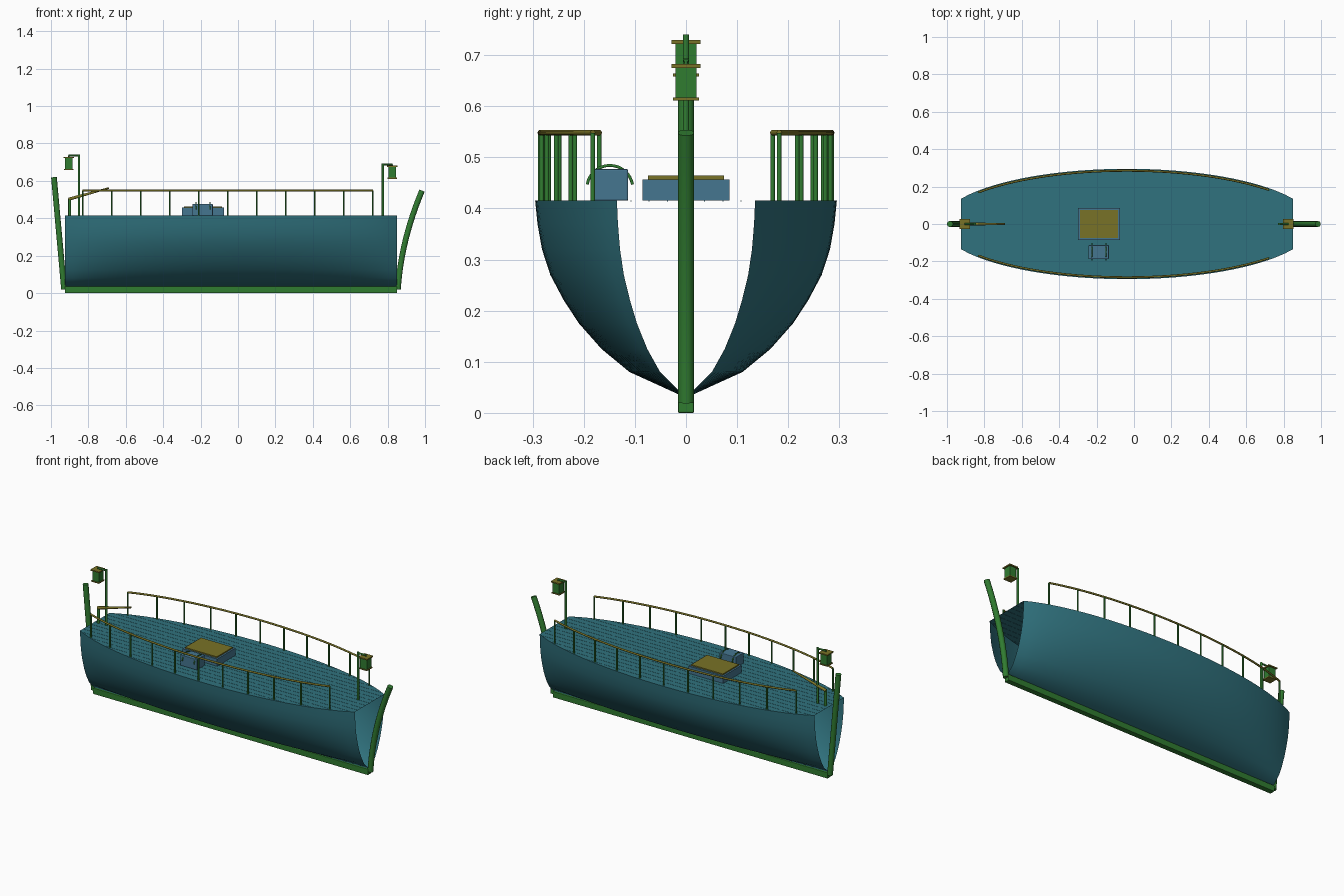
import bpy, bmesh, math
from mathutils import Vector

if "Cube" in bpy.data.objects:
    bpy.data.objects.remove(bpy.data.objects["Cube"])


def material(name, rgb):
    m = bpy.data.materials.new(name)
    m.diffuse_color = (*rgb, 1)
    m.use_nodes = True
    m.node_tree.nodes["Principled BSDF"].inputs["Base Color"].default_value = m.diffuse_color
    return m


TEAL = material("teal_paint", (0.03, 0.17, 0.21))
GREEN = material("green_wood", (0.03, 0.20, 0.03))
OLIVE = material("olive_wood", (0.19, 0.17, 0.02))
BLUE = material("blue_paint", (0.06, 0.18, 0.28))


def add_mesh(name, verts, faces, mat, smooth=False):
    me = bpy.data.meshes.new(name)
    me.from_pydata(verts, [], faces)
    me.materials.append(mat)
    ob = bpy.data.objects.new(name, me)
    bpy.context.collection.objects.link(ob)
    if smooth:
        for p in me.polygons:
            p.use_smooth = True
    return ob


def box(name, lo, hi, mat, bevel=0.0):
    bm = bmesh.new()
    bmesh.ops.create_cube(bm, size=1)
    for v in bm.verts:
        v.co = Vector([(a + b) / 2 + c * (b - a) for a, b, c in zip(lo, hi, v.co)])
    me = bpy.data.meshes.new(name)
    bm.to_mesh(me)
    bm.free()
    me.materials.append(mat)
    ob = bpy.data.objects.new(name, me)
    bpy.context.collection.objects.link(ob)
    if bevel:
        mod = ob.modifiers.new("bevel", "BEVEL")
        mod.width, mod.segments = bevel, 2
    return ob


def tube(name, pts, r, mat, end_scale=1.0, sides=3):
    cu = bpy.data.curves.new(name, "CURVE")
    cu.dimensions = "3D"
    cu.bevel_depth, cu.bevel_resolution, cu.use_fill_caps = r, sides, True
    sp = cu.splines.new("POLY")
    sp.points.add(len(pts) - 1)
    for i, (p, q) in enumerate(zip(sp.points, pts)):
        p.co = (*q, 1)
        p.radius = 1 + (end_scale - 1) * i / (len(pts) - 1)
    sp.use_smooth = True
    cu.materials.append(mat)
    ob = bpy.data.objects.new(name, cu)
    bpy.context.collection.objects.link(ob)
    return ob


X0, X1, DECK = -0.925, 0.85, 0.415
MID, HALF = (X0 + X1) / 2, (X1 - X0) / 2


def half_width(x):
    t = (x - MID) / HALF
    return 0.295 * math.sqrt(max(0, 1 - 0.79 * t * t))


# Hull: one open-ended skin swept along the keel
section = [(0.04, 0.035), (0.375, 0.08), (0.56, 0.125), (0.71, 0.175), (0.81, 0.22),
           (0.90, 0.27), (0.955, 0.32), (0.985, 0.37), (1.0, DECK)]
ring = section[::-1] + [(-w, z) for w, z in section]
N, R = 40, len(ring)
xs = [X0 + (X1 - X0) * i / N for i in range(N + 1)]
verts = [(x, w * half_width(x), z) for x in xs for w, z in ring]
faces = [(i * R + j, (i + 1) * R + j, (i + 1) * R + j + 1, i * R + j + 1)
         for i in range(N) for j in range(R - 1)]
add_mesh("hull", verts, faces, TEAL, True)

# Deck and its plank seams
verts = [(x, s * half_width(x), DECK) for x in xs for s in (-1, 1)]
faces = [(2 * i, 2 * i + 2, 2 * i + 3, 2 * i + 1) for i in range(N)]
add_mesh("deck", verts, faces, TEAL)
for k in range(-7, 8):
    y = k * 0.036
    reach = HALF
    if abs(y) > half_width(X1):
        reach = HALF * math.sqrt((1 - (y / 0.295) ** 2) / 0.79) - 0.01
    box("deck_seam", (MID - reach, y - 0.001, DECK - 0.001),
        (MID + reach, y + 0.001, DECK + 0.0008), TEAL)

# Keel and end posts
box("keel", (X0, -0.016, 0), (X1, 0.016, 0.035), GREEN, 0.003)
bow = []
for i in range(13):
    t = i / 12
    bow.append((0.855 + 0.035 * t + 0.094 * t * t, 0, 0.02 + 0.528 * t))
tube("bow_post", bow, 0.016, GREEN)
tube("stern_post", [(-0.93, 0, 0.02), (-0.957, 0, 0.32), (-0.984, 0, 0.62)], 0.016, GREEN)

# Railings on both sides
RX0, RX1, POSTS = -0.83, 0.72, 11
for side in (-1, 1):
    def rail_pt(x, z):
        return (x, side * (half_width(x) - 0.010), z)
    tube("rail", [rail_pt(RX0 + (RX1 - RX0) * i / 40, 0.548) for i in range(41)], 0.0055, OLIVE)
    for i in range(POSTS):
        x = RX0 + (RX1 - RX0) * i / (POSTS - 1)
        tube("rail_post", [rail_pt(x, DECK - 0.002), rail_pt(x, 0.548)], 0.0045, GREEN)


# Lanterns hanging from poles with short arms
def lantern(pole_x, lamp_x, top):
    tube("lantern_pole", [(pole_x, 0, DECK), (pole_x, 0, top)], 0.0065, GREEN)
    tube("lantern_arm", [(pole_x, 0, top - 0.005), (lamp_x, 0, top - 0.005)], 0.005, GREEN)
    tube("lantern_hook", [(lamp_x, 0, top - 0.005), (lamp_x, 0, top - 0.014)], 0.003, GREEN)
    for name, w, a, b, m in (("lantern_roof", 0.028, 0.018, 0.011, OLIVE),
                             ("lantern_body", 0.021, 0.076, 0.017, GREEN),
                             ("lantern_base", 0.025, 0.082, 0.076, OLIVE)):
        box(name, (lamp_x - w, -w, top - a), (lamp_x + w, w, top - b), m)


lantern(-0.85, -0.905, 0.74)
lantern(0.775, 0.825, 0.693)

# Steering post and tiller
tube("rudder_post", [(-0.9, 0, DECK), (-0.9, 0, 0.505)], 0.008, GREEN)
tube("tiller", [(-0.905, 0, 0.502), (-0.69, 0, 0.562)], 0.009, OLIVE, 0.5)

# Cargo hatch
box("hatch_coaming", (-0.3, -0.085, DECK), (-0.075, 0.085, 0.457), BLUE)
box("hatch_lid", (-0.29, -0.074, 0.457), (-0.085, 0.074, 0.464), OLIVE)

# Chest with two curved straps
box("chest", (-0.243, -0.187, DECK), (-0.135, -0.113, 0.477), BLUE, 0.003)
for x in (-0.225, -0.15):
    arc = [math.radians(10 + 160 * i / 16) for i in range(17)]
    tube("chest_strap", [(x, -0.149 + 0.045 * math.cos(a), 0.439 + 0.045 * math.sin(a))
                         for a in arc], 0.003, GREEN)
